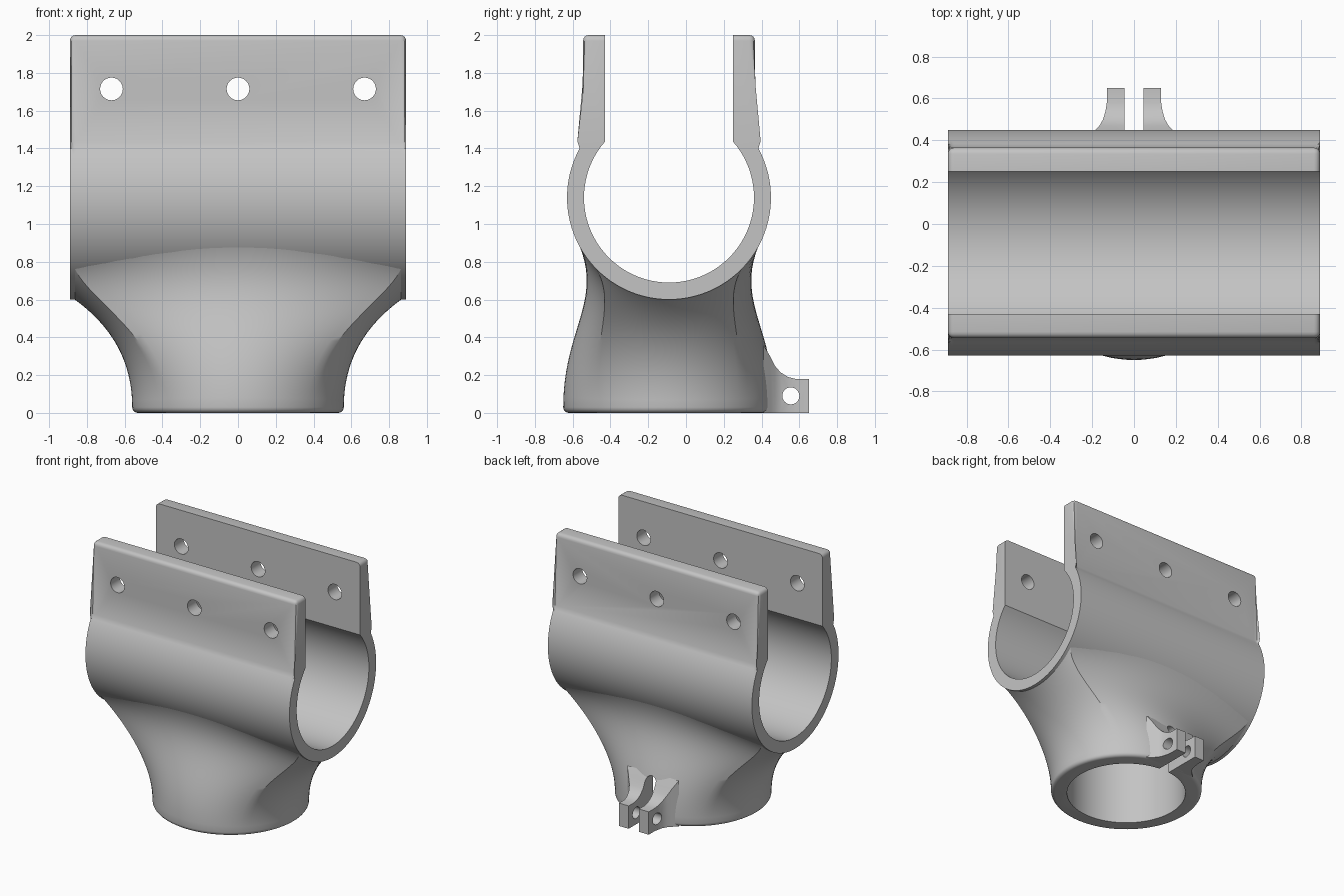
import bpy, bmesh
from math import sin, cos, pi, radians, copysign
from mathutils import Vector, Matrix

if "Cube" in bpy.data.objects:
    bpy.data.objects.remove(bpy.data.objects["Cube"])

CY, CZ = -0.09, 1.14            # axis of the saddle pipe
R_OUT, R_IN = 0.54, 0.45
HALF = 0.89                     # half length of the saddle
NECK_R, BORE_R = 0.56, 0.44

grey = bpy.data.materials.new("plain_grey")
grey.use_nodes = True
grey.diffuse_color = (0.55, 0.55, 0.55, 1)
grey.node_tree.nodes["Principled BSDF"].inputs["Base Color"].default_value = (0.55, 0.55, 0.55, 1)


def finish(name, bm):
    bmesh.ops.recalc_face_normals(bm, faces=bm.faces)
    mesh = bpy.data.meshes.new(name)
    bm.to_mesh(mesh)
    bm.free()
    mesh.materials.append(grey)
    ob = bpy.data.objects.new(name, mesh)
    bpy.context.collection.objects.link(ob)
    return ob


def activate(ob):
    bpy.ops.object.select_all(action='DESELECT')
    ob.select_set(True)
    bpy.context.view_layer.objects.active = ob


def cut(ob, *cutters):
    activate(ob)
    for c in cutters:
        mod = ob.modifiers.new("cut", 'BOOLEAN')
        mod.object, mod.operation, mod.solver = c, 'DIFFERENCE', 'EXACT'
        bpy.ops.object.modifier_apply(modifier=mod.name)


def rod(name, centre, radius, length, axis, sides=48):
    bm = bmesh.new()
    turn = {'X': Matrix.Rotation(pi / 2, 4, 'Y'), 'Y': Matrix.Rotation(pi / 2, 4, 'X'),
            'Z': Matrix.Identity(4)}[axis]
    bmesh.ops.create_cone(bm, cap_ends=True, segments=sides, radius1=radius, radius2=radius,
                          depth=length, matrix=Matrix.Translation(centre) @ turn)
    return finish(name, bm)


def loft(name, rings, apex=None):
    bm = bmesh.new()
    rows = [[bm.verts.new(p) for p in ring] for ring in rings]
    n = len(rows[0])
    for a, b in zip(rows, rows[1:]):
        for i in range(n):
            bm.faces.new((a[i], a[(i + 1) % n], b[(i + 1) % n], b[i]))
    bm.faces.new(rows[0])
    if apex is None:
        bm.faces.new(rows[-1])
    else:
        tip = bm.verts.new(apex)
        for i in range(n):
            bm.faces.new((rows[-1][i], rows[-1][(i + 1) % n], tip))
    return finish(name, bm)


# Saddle: open pipe with two upright flanges, rounded on the outside
def arc(radius, half_width, steps=64):
    top = (radius ** 2 - half_width ** 2) ** 0.5
    end = pi - Vector((0, 1)).angle(Vector((half_width, top)))
    return [(radius * sin(a), -radius * cos(a))
            for a in (-end + 2 * end * i / steps for i in range(steps + 1))]


def make_saddle():
    w_out, w_in, rise = 0.455, 0.34, 2 - CZ
    outer = [(-w_out, rise)] + arc(R_OUT, w_out) + [(w_out, rise)]
    inner = [(w_in, rise)] + arc(R_IN, w_in)[::-1] + [(-w_in, rise)]
    bm = bmesh.new()
    ends = []
    for x in (-HALF, HALF):
        ends.append([bm.verts.new((x, CY + y, CZ + z)) for y, z in outer + inner])
    n, m = len(ends[0]), len(outer)
    for i in range(n):
        j = (i + 1) % n
        bm.faces.new((ends[0][i], ends[0][j], ends[1][j], ends[1][i]))
    round_edges = []
    for row in ends:
        bm.faces.new(row)
        pairs = [(i, i + 1) for i in range(m)] + [(n - 1, 0)]
        round_edges += [bm.edges.get((row[i], row[j])) for i, j in pairs]
    round_edges += [bm.edges.get((ends[0][i], ends[1][i])) for i in (0, m - 1)]
    bmesh.ops.bevel(bm, geom=round_edges, offset=0.03, segments=4, profile=0.5,
                    affect='EDGES', clamp_overlap=True)
    return finish("saddle", bm)


saddle = make_saddle()
bolt_cutters = [rod("bolt_cutter", (x, CY, 1.715), 0.06, 2, 'Y') for x in (-0.67, 0, 0.67)]
cut(saddle, *bolt_cutters)


# Neck: round base flowing into the underside of the saddle
def neck_curve(k, sides):
    a = 2 * pi * k / sides
    c, s = cos(a), sin(a)
    sx, sy = copysign(1, c), copysign(1, s)
    t = Vector((1, 0)).angle(Vector((abs(c), abs(s)))) / (pi / 4)
    if t <= 1:
        x, phi = 0.868, radians(47 * t)
    else:
        x, phi = 0.868 * (2 - t), radians(47 + 18 * sin((t - 1) * pi / 2))
    r = R_OUT - 0.003
    p0 = Vector((NECK_R * c, NECK_R * s, 0.03))
    p1 = Vector((NECK_R * c, NECK_R * s, 0.34 * c * c + 0.45 * s * s))
    p3 = Vector((sx * x, sy * r * sin(phi), CZ - r * cos(phi)))
    handle = (c * c * Vector((0.13 * sx, 0, 0.095))
              + s * s * 0.35 * Vector((0, sy * cos(phi), sin(phi))))
    p2 = p3 - handle
    pts = []
    for i in range(4):          # rounded bottom rim
        b = i / 4 * pi / 2
        rr = NECK_R - 0.03 * (1 - sin(b))
        pts.append(Vector((rr * c, rr * s, 0.03 * (1 - cos(b)))))
    for i in range(25):
        u = i / 24
        v = 1 - u
        pts.append(p0 * v ** 3 + p1 * 3 * v * v * u + p2 * 3 * v * u * u + p3 * u ** 3)
    return [p + Vector((0, CY, 0)) for p in pts]


SIDES = 96
curves = [neck_curve(k, SIDES) for k in range(SIDES)]
neck = loft("neck", list(zip(*curves)), apex=(0, CY, CZ))

# Clamp lugs: one flared block that the slot splits in two
stations = [(0.65, 0.13, 0.18), (0.58, 0.13, 0.18), (0.54, 0.136, 0.19), (0.50, 0.148, 0.215),
            (0.47, 0.165, 0.25), (0.445, 0.19, 0.30), (0.41, 0.225, 0.36)]
lugs = loft("clamp_lugs", [[(-w, y, 0), (w, y, 0), (w, y, h), (-w, y, h)]
                           for y, w, h in stations])

# Cutters for the bore, the slot, the saddle clearance and the pinch bolt
bore = rod("bore_cutter", (0, CY, 0.2), BORE_R, 0.64, 'Z', 96)
clearance = rod("clearance_cutter", (0, CY, CZ), 0.48, 3, 'X', 96)
pinch = rod("pinch_cutter", (0, 0.555, 0.09), 0.045, 1, 'X', 32)
slot_profile = [(-0.045, -0.1), (0.045, -0.1)] + [
    (0.045 * cos(i * pi / 10), 0.3 + 0.045 * sin(i * pi / 10)) for i in range(11)]
slot = loft("slot_cutter", [[(x, y, z) for x, z in slot_profile] for y in (0.15, 0.9)])

cut(neck, clearance, bore, slot)
cut(lugs, bore, slot, pinch)

for helper in bolt_cutters + [bore, clearance, pinch, slot]:
    bpy.data.objects.remove(helper)

for ob in (saddle, neck, lugs):
    activate(ob)
    bpy.ops.object.shade_smooth_by_angle(angle=radians(30))
